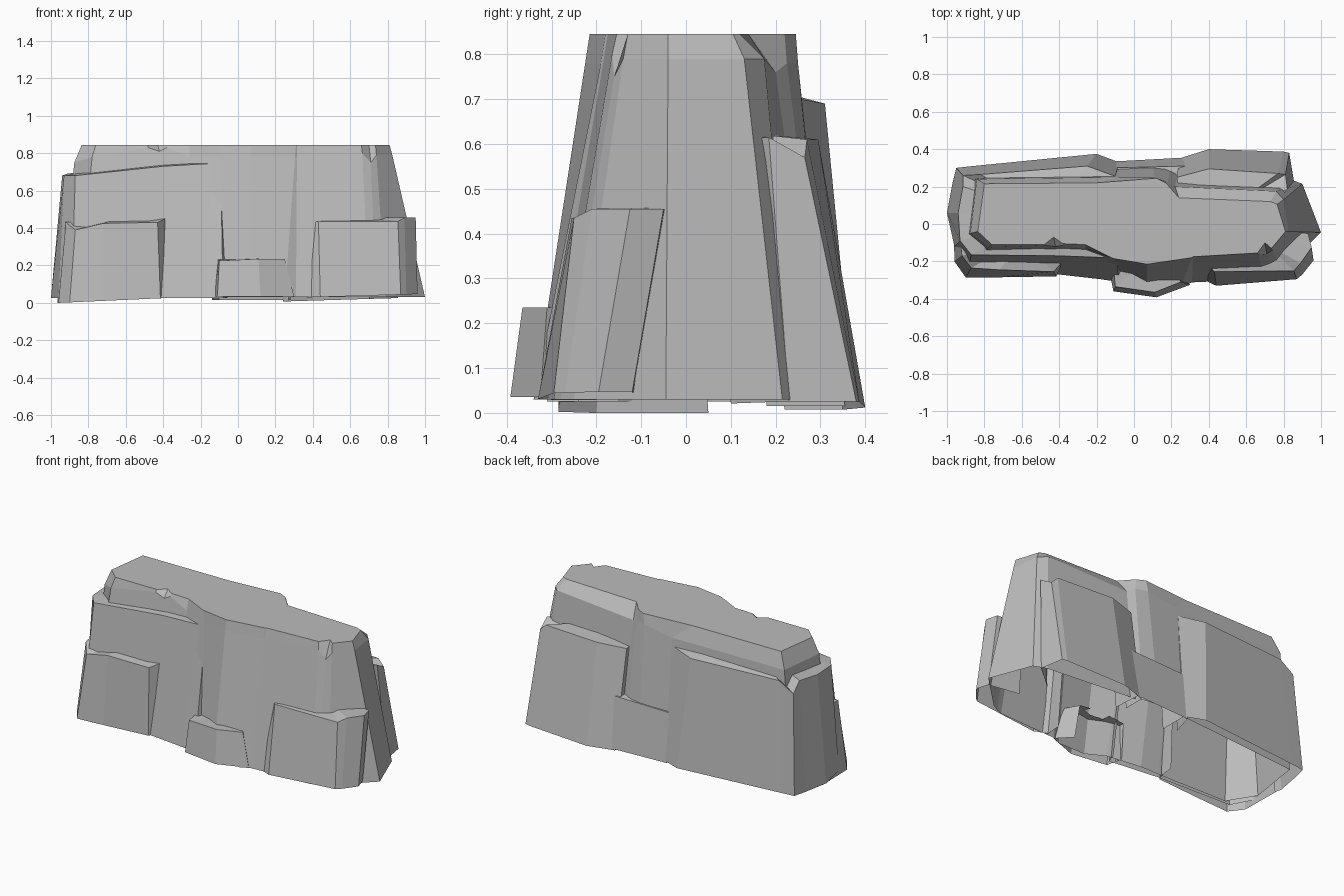
import bpy, bmesh

stone = bpy.data.materials.new("grey stone")
stone.diffuse_color = (0.5, 0.5, 0.5, 1)


def skin(name, rings, closed):
    """Skin rows of points from top to bottom; a closed form gets a flat top."""
    top = rings[0]
    area = sum(a[0] * b[1] - b[0] * a[1] for a, b in zip(top, top[1:] + top[:1]))
    if area < 0:
        rings = [r[::-1] for r in rings]
    bm = bmesh.new()
    vs = [[bm.verts.new(p) for p in r] for r in rings]
    n = len(top)
    for up, low in zip(vs, vs[1:]):
        for i in range(n if closed else n - 1):
            j = (i + 1) % n
            bm.faces.new((low[i], low[j], up[j], up[i]))
    if closed:
        bm.faces.new(vs[0])
    mesh = bpy.data.meshes.new(name)
    bm.to_mesh(mesh)
    bm.free()
    mesh.materials.append(stone)
    ob = bpy.data.objects.new(name, mesh)
    bpy.context.collection.objects.link(ob)


def block(name, pts, base, peak, reach=.6):
    """Tapered block set against the cliff: points are top x, y, z, base x, y;
    base = height and x slope; its ledge runs inward toward the peak."""
    z0, slope = base
    skin(name, [
        [tuple(a + (b - a) * reach for a, b in zip(p[:3], peak)) for p in pts],
        [p[:3] for p in pts],
        [(p[3], p[4], z0 + slope * p[3]) for p in pts]], False)


# Main cliff: top x, y / shoulder x, y, z / base x, y (with two chipped notches)
core = [
    (-.835, -.04, -.875, -.05, .75, -.95, -.08),
    (-.76, -.11, -.78, -.125, .78, -.85, -.24),
    (-.48, -.11, -.48, -.115, .83, -.48, -.25),
    (-.43, -.07, -.42, -.12, .81, -.43, -.25),
    (-.38, -.105, -.38, -.115, .83, -.38, -.25),
    (-.26, -.11, -.26, -.13, .78, -.26, -.25),
    (-.11, -.185, -.10, -.19, .78, -.04, -.28),
    (.07, -.215, .07, -.225, .78, .07, -.34),
    (.31, -.18, .305, -.19, .78, .25, -.34),
    (.315, -.175, .315, -.185, .78, .31, -.312),
    (.66, -.155, .665, -.165, .80, .70, -.295),
    (.70, -.10, .71, -.16, .75, .74, -.28),
    (.735, -.13, .74, -.14, .79, .79, -.25),
    (.81, -.04, .825, -.04, .79, 1.0, -.045),
    (.765, .105, .80, .13, .79, .90, .215),
    (.73, .12, .76, .175, .79, .82, .245),
    (.24, .14, .22, .20, .76, .24, .30),
    (.17, .22, .18, .225, .78, .20, .32),
    (.12, .245, .11, .25, .78, .10, .33),
    (-.20, .22, -.08, .25, .75, -.08, .32),
    (-.80, .215, -.84, .24, .75, -.90, .25),
]
skin("main_cliff", [
    [(p[0], p[1], .845) for p in core],
    [(p[2], p[3], p[4]) for p in core],
    [(p[5], p[6], .03) for p in core]], True)

# Tall shelf wrapping round the left end
block("left_shelf", [
    (-.06, -.16, .57, -.055, -.24), (-.09, -.21, .58, -.08, -.31),
    (-.14, -.18, .745, -.18, -.295),
    (-.40, -.17, .73, -.40, -.27), (-.87, -.165, .68, -.89, -.25),
    (-.93, -.09, .68, -.96, -.12), (-.94, .06, .68, -1.0, .06),
    (-.915, .20, .69, -.97, .22), (-.915, .26, .63, -.95, .30),
    (-.82, .265, .69, -.86, .31),
    (-.25, .31, .69, -.20, .375),
    (-.10, .255, .70, -.08, .33), (-.08, .10, .70, -.08, .15)],
    (.025, 0), (-.45, .05, .76), .45)

# Low blocks along the front
block("front_left_block", [
    (-.38, -.12, .455, -.39, -.15), (-.38, -.20, .455, -.40, -.24),
    (-.43, -.255, .43, -.415, -.28), (-.72, -.245, .425, -.72, -.285),
    (-.87, -.235, .39, -.90, -.285),
    (-.92, -.17, .43, -.96, -.20), (-.94, .02, .44, -.965, .05)],
    (.043, .045), (-.6, -.08, .46))
block("front_right_block", [
    (.40, -.12, .435, .37, -.20), (.39, -.21, .43, .365, -.295),
    (.43, -.255, .435, .44, -.33), (.855, -.25, .435, .87, -.295),
    (.89, -.21, .455, .90, -.27),
    (.95, -.125, .455, .96, -.195), (.93, -.05, .455, .935, -.12),
    (.75, -.04, .45, .75, -.08)],
    (.018, .03), (.7, -.1, .46))
block("front_step", [
    (-.11, -.22, .235, -.13, -.26), (-.10, -.335, .225, -.11, -.36),
    (.11, -.365, .235, .12, -.392), (.25, -.31, .235, .30, -.325),
    (.20, -.22, .235, .22, -.24)],
    (.035, 0), (.08, -.20, .237))

# Blocks and step along the back
block("back_right_block", [
    (.24, .14, .61, .24, .22), (.23, .25, .60, .24, .35),
    (.40, .295, .61, .40, .40), (.77, .27, .61, .80, .387),
    (.81, .265, .57, .83, .38),
    (.82, .185, .615, .855, .23), (.70, .05, .61, .70, .10)],
    (.0, .03), (.52, .09, .63))
block("back_step", [
    (-.14, .18, .31, -.14, .20), (-.12, .30, .31, -.10, .335),
    (.28, .31, .32, .27, .355), (.28, .15, .32, .28, .18)],
    (.015, 0), (.08, .2, .33))
